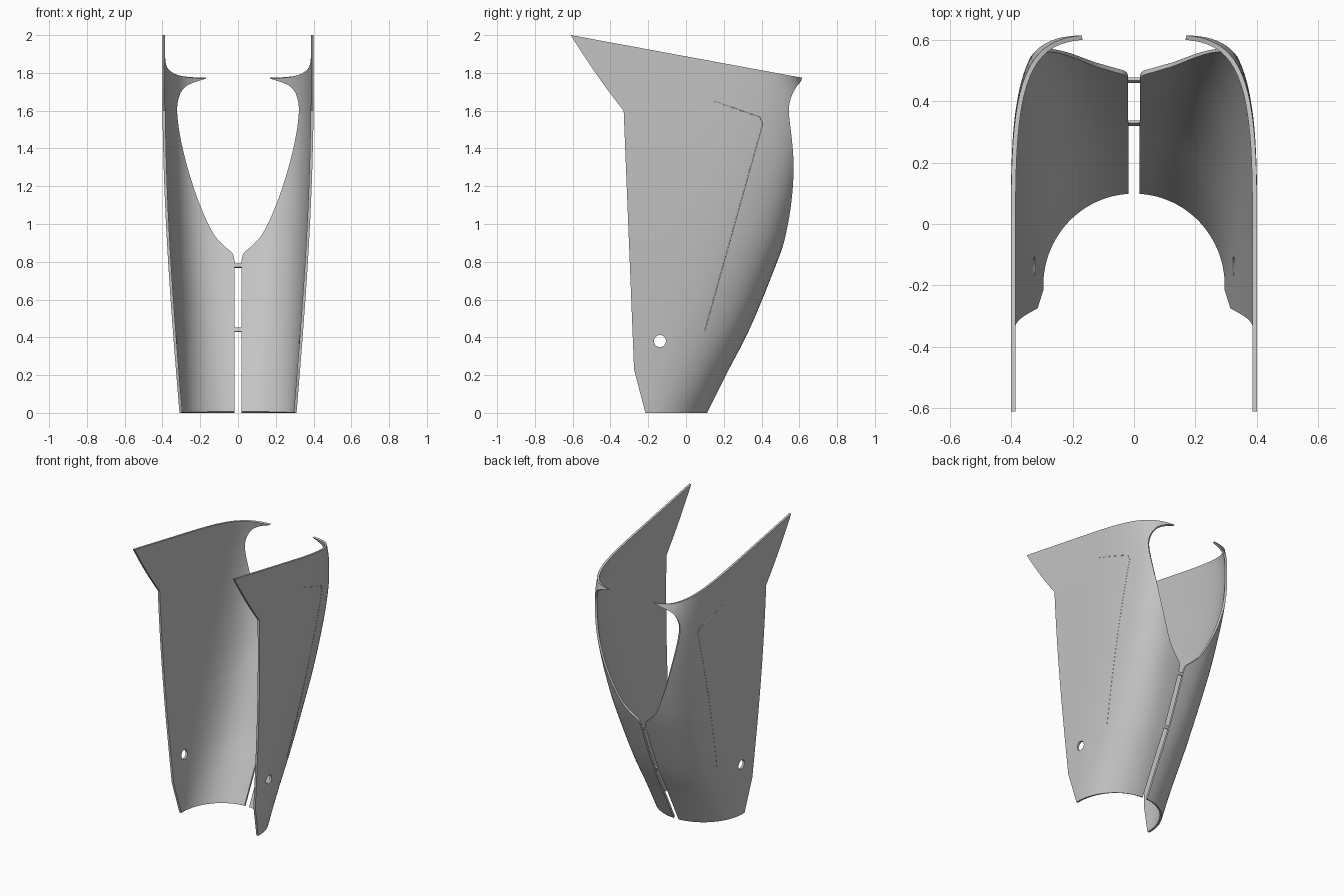
import bpy, bmesh, math
from mathutils import Vector

if "Cube" in bpy.data.objects:
    bpy.data.objects.remove(bpy.data.objects["Cube"], do_unlink=True)

grey = bpy.data.materials.new("light_grey")
grey.use_nodes = True
colour = (0.55, 0.55, 0.55, 1)
grey.diffuse_color = colour
grey.node_tree.nodes["Principled BSDF"].inputs["Base Color"].default_value = colour

SPRING = -0.2      # where the curved back meets the straight side walls
SHELL = 0.015      # wall thickness
KINK = 1.6         # height where the front edge flares
RIM = 1.775        # rim height at the back

# Profiles as (height, value)
WIDTH = [(0, .31), (.4, .342), (.8, .37), (1.2, .39), (1.6, .4), (2, .4)]
BACK = [(0, .112), (.22, .222), (.44, .335), (.78, .475), (.97, .542),
        (1.28, .622), (1.45, .648), (1.6, .652), (1.7, .638), (RIM, .617)]
SQUARE = [(0, 2), (.4, 2.6), (.8, 3.2), (1.28, 4), (1.6, 4.5), (2, 4.6)]
OPENING = [(0, .019), (.6, .019), (.79, .019), (.84, .03), (.875, .07), (.94, .13),
           (1.08, .2), (1.24, .26), (1.42, .31), (1.58, .335), (1.66, .328),
           (1.72, .295), (1.75, .245), (RIM, .17)]
FRONT = [(0, -.215), (.23, -.275), (KINK, -.33), (RIM, -.61)]


def sample(table, z, smooth=True):
    """Interpolate a profile, with cubic smoothing if wanted."""
    z = min(max(z, table[0][0]), table[-1][0])
    i = 0
    while i < len(table) - 2 and z > table[i + 1][0]:
        i += 1
    (z0, a), (z1, b) = table[i], table[i + 1]
    h = z1 - z0
    t = (z - z0) / h
    if not smooth:
        return a + (b - a) * t

    def slope(k):
        lo, hi = table[max(k - 1, 0)], table[min(k + 1, len(table) - 1)]
        return (hi[1] - lo[1]) / (hi[0] - lo[0]) * h
    s, u = slope(i), slope(i + 1)
    return a + s * t + (3 * (b - a) - 2 * s - u) * t**2 + (2 * (a - b) + s + u) * t**3


def section(z):
    """Half width, depth and squareness of the wall at a height."""
    return sample(WIDTH, z), sample(BACK, z) - SPRING, sample(SQUARE, z)


def row(z, arc=32, straight=8):
    """One level of the left half, from the back opening to the front edge."""
    w, d, n = section(z)
    x = max(sample(OPENING, z), .019) / w
    start = math.atan2((1 - x**n) ** (1 / n), x)
    flat = []
    for i in range(arc + 1):
        a = start * (1 - i / arc)
        c, s = math.cos(a), math.sin(a)
        r = (c**n + s**n) ** (-1 / n)
        flat.append((w * r * c, SPRING + d * r * s))
    end = sample(FRONT, z, False)
    flat += [(w, SPRING + (end - SPRING) * i / straight) for i in range(1, straight + 1)]
    lift = max(0, (z - KINK) / (RIM - KINK)) * .1844
    return [Vector((px, py, z + lift * (.61 - py))) for px, py in flat]


def finish(obj):
    obj.data.materials.clear()
    obj.data.materials.append(grey)
    bpy.ops.object.select_all(action='DESELECT')
    obj.select_set(True)
    bpy.context.view_layer.objects.active = obj


# Shell surface levels, closer together around the opening
levels = [0]
for top, steps in ((.23, 5), (.78, 12), (.95, 16), (KINK, 22), (RIM, 18)):
    base = levels[-1]
    levels += [base + (top - base) * i / steps for i in range(1, steps + 1)]

bm = bmesh.new()
grid = [[bm.verts.new(p) for p in row(z)] for z in levels]
for low, high in zip(grid, grid[1:]):
    for j in range(len(low) - 1):
        bm.faces.new((low[j], high[j], high[j + 1], low[j + 1]))
mesh = bpy.data.meshes.new("shell")
bm.to_mesh(mesh)
bm.free()
shell = bpy.data.objects.new("shell", mesh)
bpy.context.collection.objects.link(shell)

# Round hole through both side walls
bpy.ops.mesh.primitive_cylinder_add(vertices=32, radius=.032, depth=2,
                                    location=(0, -.138, .38), rotation=(0, math.pi / 2, 0))
cutter = bpy.context.object
cutter.name = "hole_cutter"
cutter.hide_render = True

finish(shell)
thick = shell.modifiers.new("wall", 'SOLIDIFY')
thick.thickness = SHELL
thick.offset = -1
thick.use_even_offset = True
mirror = shell.modifiers.new("halves", 'MIRROR')
mirror.use_mirror_merge = False
cut = shell.modifiers.new("hole", 'BOOLEAN')
cut.object = cutter
cut.operation = 'DIFFERENCE'
cut.solver = 'EXACT'
for name in ("wall", "halves", "hole"):
    bpy.ops.object.modifier_apply(modifier=name)
bpy.data.objects.remove(cutter, do_unlink=True)
finish(shell)
bpy.ops.object.shade_smooth_by_angle(angle=math.radians(35))

# Small bridges across the back slit
for name, z in (("lower_bridge", .44), ("upper_bridge", .78)):
    lean = (sample(BACK, z + .02) - sample(BACK, z - .02)) / .04
    bpy.ops.mesh.primitive_cube_add(size=1, location=(0, sample(BACK, z) - .007, z),
                                    rotation=(-math.atan(lean), 0, 0))
    bridge = bpy.context.object
    bridge.name = name
    bridge.scale = (.046, .01, .022)
    finish(bridge)

# Fine seam line on each outer side wall
CORNERS = [(.1, .44), (.405, 1.53), (.39, 1.565), (.12, 1.66)]
path = []
for (y0, z0), (y1, z1) in zip(CORNERS, CORNERS[1:]):
    for i in range(16):
        path.append((y0 + (y1 - y0) * i / 16, z0 + (z1 - z0) * i / 16))
path.append(CORNERS[-1])
for name, side in (("left_seam", 1), ("right_seam", -1)):
    curve = bpy.data.curves.new(name, 'CURVE')
    curve.dimensions = '3D'
    curve.bevel_depth = .0025
    curve.bevel_resolution = 0
    line = curve.splines.new('POLY')
    line.points.add(len(path) - 1)
    for point, (y, z) in zip(line.points, path):
        w, d, n = section(min(z, KINK))
        x = w * (1 - ((y - SPRING) / d) ** n) ** (1 / n)
        point.co = (side * (x - .001), y, z, 1)
    seam = bpy.data.objects.new(name, curve)
    bpy.context.collection.objects.link(seam)
    curve.materials.append(grey)
